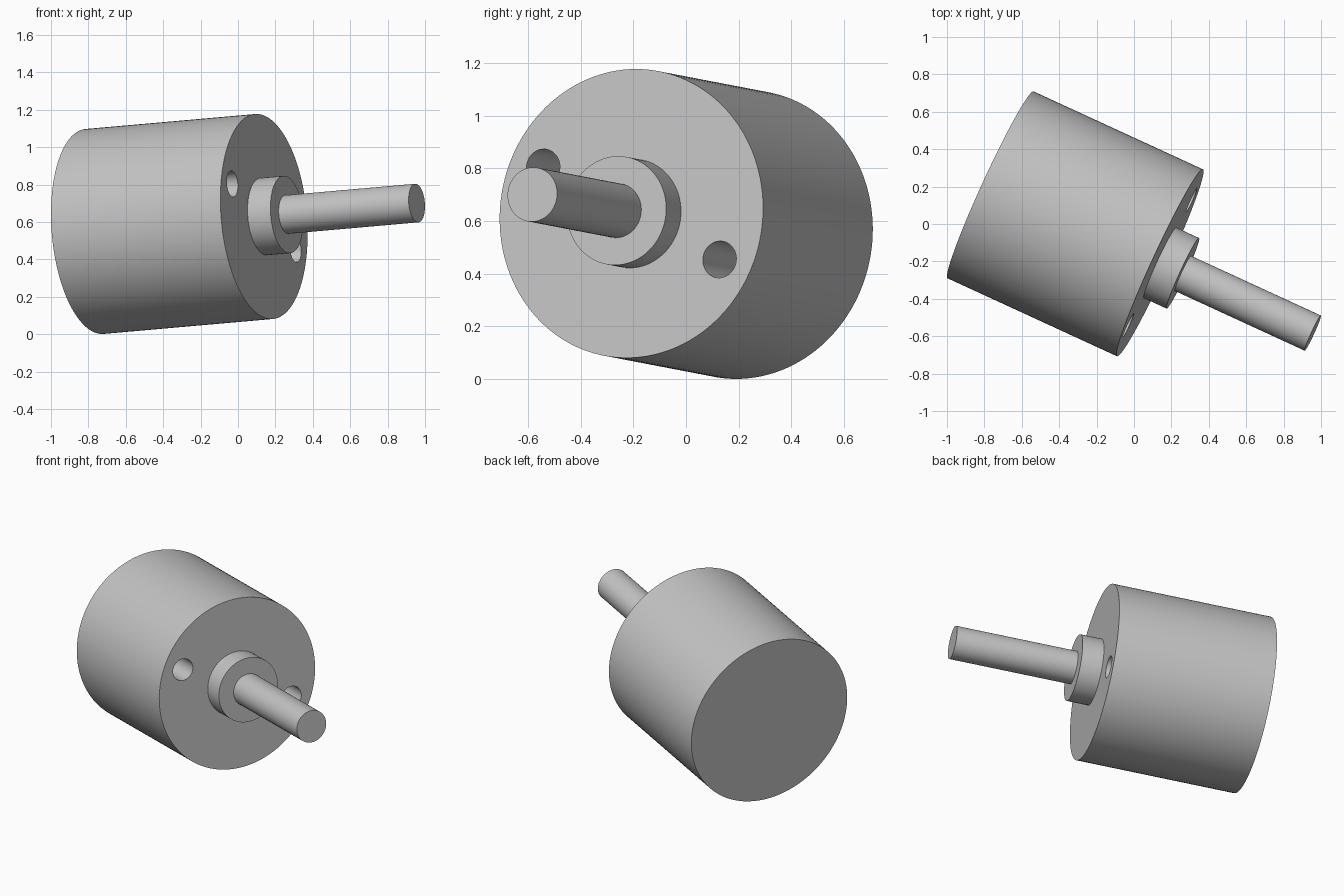
import bpy, bmesh, math
from mathutils import Vector, Matrix

cube = bpy.data.objects.get("Cube")
if cube:
    bpy.data.objects.remove(cube, do_unlink=True)

# Tilted motor axis and the centre of its mounting face
AXIS = Vector((0.9057, -0.4167, 0.0798)).normalized()
FACE = Vector((0.139, -0.2075, 0.629))
TURN = AXIS.to_track_quat('Z', 'Y').to_matrix().to_4x4()

grey = bpy.data.materials.new("light grey metal")
grey.use_nodes = True
COLOUR = (0.55, 0.55, 0.55, 1)
grey.diffuse_color = COLOUR
grey.node_tree.nodes["Principled BSDF"].inputs["Base Color"].default_value = COLOUR


def cylinder(name, radius, start, end, offset=Vector(), sides=96):
    """Cylinder along the motor axis, measured from the mounting face."""
    mesh = bpy.data.meshes.new(name)
    bm = bmesh.new()
    bmesh.ops.create_cone(bm, cap_ends=True, segments=sides, radius1=radius,
                          radius2=radius, depth=end - start)
    centre = FACE + offset + AXIS * (start + end) / 2
    bm.transform(Matrix.Translation(centre) @ TURN)
    bm.to_mesh(mesh)
    bm.free()
    mesh.materials.append(grey)
    obj = bpy.data.objects.new(name, mesh)
    bpy.context.collection.objects.link(obj)
    return obj


def select_only(obj):
    bpy.ops.object.select_all(action='DESELECT')
    obj.select_set(True)
    bpy.context.view_layer.objects.active = obj


# Main parts
body = cylinder("motor_body", 0.55, -1.0, 0.0, sides=128)
collar = cylinder("shaft_collar", 0.2075, -0.01, 0.135)
shaft = cylinder("drive_shaft", 0.1035, 0.12, 0.902, sides=64)

# Two opposite blind mounting holes
across = Vector((0.17, 0.3355, -0.175))
across = (across - AXIS * across.dot(AXIS)).normalized() * 0.414
for side in (1, -1):
    cutter = cylinder("hole_cutter", 0.07, -0.4, 0.1, across * side, 48)
    cutter.hide_render = True
    select_only(body)
    cut = body.modifiers.new("mounting_hole", 'BOOLEAN')
    cut.operation = 'DIFFERENCE'
    cut.solver = 'EXACT'
    cut.object = cutter
    bpy.ops.object.modifier_apply(modifier=cut.name)
    bpy.data.objects.remove(cutter, do_unlink=True)

# Smooth walls with crisp rims
for part in (body, collar, shaft):
    select_only(part)
    bpy.ops.object.shade_smooth_by_angle(angle=math.radians(30))
